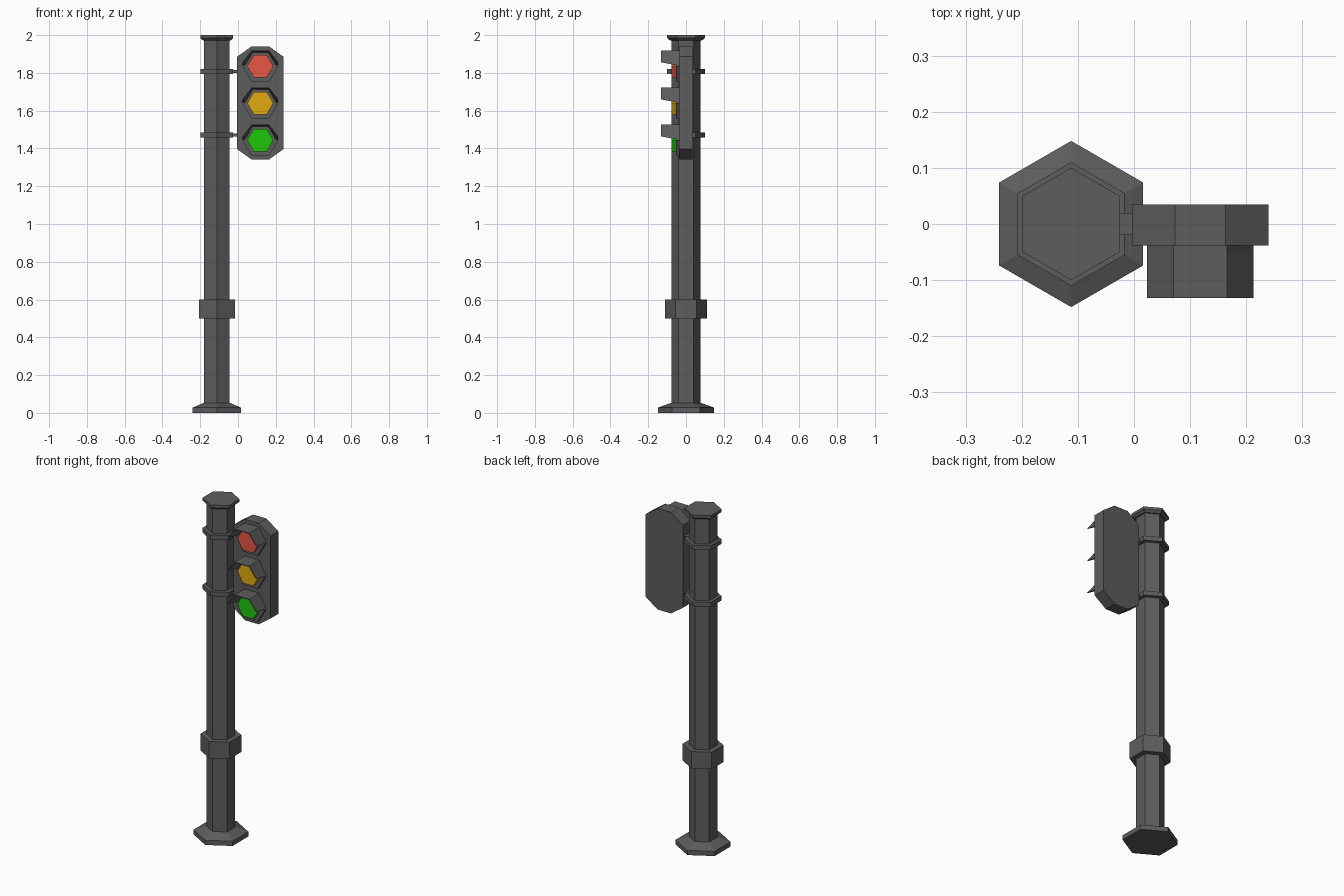
import bpy, bmesh
from math import cos, sin, pi

if "Cube" in bpy.data.objects:
    bpy.data.objects.remove(bpy.data.objects["Cube"])

POLE_X, LAMP_X = -0.112, 0.118
DARK = bpy.data.materials.new("dark_metal")
DARK.diffuse_color = (0.11, 0.11, 0.11, 1)
DARK.use_nodes = True
DARK.node_tree.nodes["Principled BSDF"].inputs["Base Color"].default_value = DARK.diffuse_color


def finish(bm, name, color=None):
    bmesh.ops.recalc_face_normals(bm, faces=bm.faces[:])
    me = bpy.data.meshes.new(name)
    bm.to_mesh(me)
    bm.free()
    ob = bpy.data.objects.new(name, me)
    bpy.context.collection.objects.link(ob)
    mat = DARK
    if color:
        mat = bpy.data.materials.new(name)
        mat.diffuse_color = color
        mat.use_nodes = True
        mat.node_tree.nodes["Principled BSDF"].inputs["Base Color"].default_value = mat.diffuse_color
    me.materials.append(mat)
    return ob


def loft(name, rings, color=None):
    """Closed solid through rings of equal point count."""
    bm = bmesh.new()
    vs = [[bm.verts.new(p) for p in ring] for ring in rings]
    n = len(vs[0])
    for a, b in zip(vs, vs[1:]):
        for i in range(n):
            j = (i + 1) % n
            bm.faces.new((a[i], a[j], b[j], b[i]))
    bm.faces.new(vs[0])
    bm.faces.new(vs[-1])
    return finish(bm, name, color)


def pole_part(name, profile):
    """Upright hexagonal part from (radius, z) pairs."""
    loft(name, [[(POLE_X + r * cos(pi / 6 + k * pi / 3), r * sin(pi / 6 + k * pi / 3), z)
                 for k in range(6)] for r, z in profile])


def lamp_part(name, zc, profile, color=None):
    """Forward-facing hexagonal part from (radius, y) pairs."""
    loft(name, [[(LAMP_X + r * cos(k * pi / 3), y, zc + r * sin(k * pi / 3))
                 for k in range(6)] for r, y in profile], color)


def hood(name, zc):
    """Three-sided visor whose lower edges rise toward the front."""
    def arc(r, y, lift):
        return [(LAMP_X + r * cos(k * pi / 3), y,
                 zc + r * sin(k * pi / 3) + (lift if k in (0, 3) else 0)) for k in range(4)]
    outline = [arc(0.095, -0.03, 0), arc(0.095, -0.132, 0.02),
               arc(0.09, -0.132, 0.02), arc(0.08, -0.03, 0)]
    # cross-section at each corner, lofted around the visor
    loft(name, [[row[k] for row in outline] for k in range(4)])


# Post: base, shaft, collar, cap
pole_part("base", [(0.148, 0), (0.148, 0.028), (0.08, 0.053)])
pole_part("shaft", [(0.077, 0.03), (0.077, 1.985)])
pole_part("collar", [(0.11, 0.5), (0.11, 0.6)])
pole_part("cap", [(0.085, 1.972), (0.1, 1.984), (0.1, 2.0)])

# Clamp bands with short arms to the signal box
for i, z in enumerate((1.472, 1.808)):
    pole_part(f"clamp_{i}", [(0.1, z - 0.013), (0.1, z + 0.013)])
    loft(f"arm_{i}", [[(x, -0.02, z - 0.008), (x, 0.02, z - 0.008),
                       (x, 0.02, z + 0.008), (x, -0.02, z + 0.008)] for x in (-0.04, 0.01)])

# Signal box: tall chamfered slab
outline = [(sx * x, sz * z) for sx, sz, pts in (
    (1, 1, [(0.122, 0.245), (0.045, 0.3)]), (-1, 1, [(0.045, 0.3), (0.122, 0.245)]),
    (-1, -1, [(0.122, 0.245), (0.045, 0.3)]), (1, -1, [(0.045, 0.3), (0.122, 0.245)]))
    for x, z in pts]
loft("signal_box", [[(LAMP_X + x, y, 1.641 + z) for x, z in outline] for y in (-0.038, 0.035)])

# Lamps: bezel, coloured lens, hood
for name, z, color in (("red", 1.836, (0.8, 0.095, 0.06, 1)),
                       ("amber", 1.64, (0.75, 0.4, 0.005, 1)),
                       ("green", 1.444, (0.013, 0.57, 0.003, 1))):
    lamp_part(name + "_bezel", z, [(0.095, -0.03), (0.095, -0.053)])
    lamp_part(name + "_lens", z, [(0.069, -0.045), (0.069, -0.076)], color)
    hood(name + "_hood", z)
